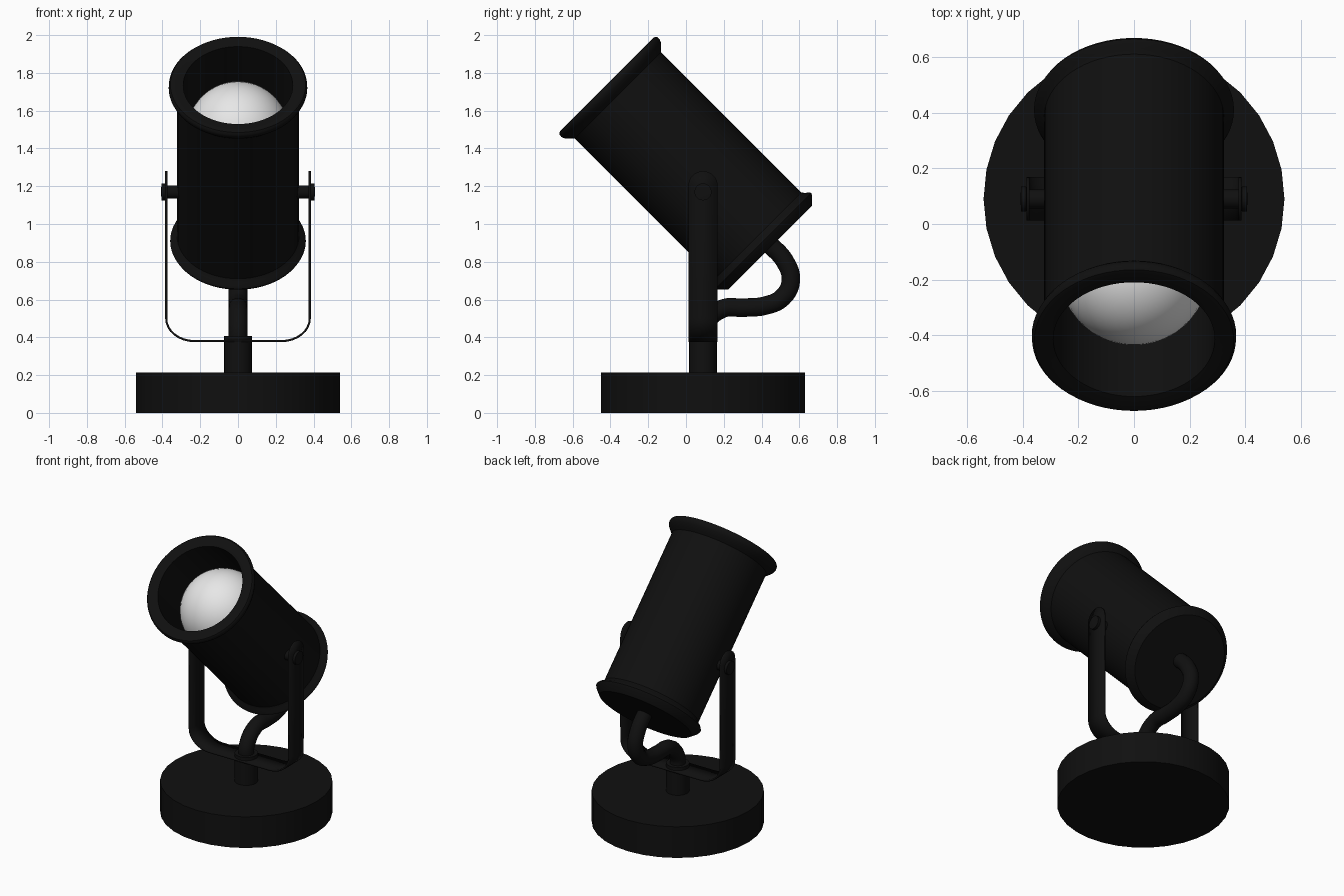
import bpy, bmesh, math
from mathutils import Matrix, Vector

if "Cube" in bpy.data.objects:
    bpy.data.objects.remove(bpy.data.objects["Cube"])


def material(name, rgb):
    m = bpy.data.materials.new(name)
    m.diffuse_color = (*rgb, 1)
    m.use_nodes = True
    m.node_tree.nodes["Principled BSDF"].inputs["Base Color"].default_value = m.diffuse_color
    return m


BLACK = material("matte_black", (0.005, 0.005, 0.005))
WHITE = material("bulb_white", (0.8, 0.8, 0.8))


def finish(bm, name, mat, matrix=Matrix(), angle=35):
    bmesh.ops.remove_doubles(bm, verts=bm.verts, dist=1e-5)
    bmesh.ops.recalc_face_normals(bm, faces=bm.faces)
    bm.transform(matrix)
    me = bpy.data.meshes.new(name)
    bm.to_mesh(me)
    bm.free()
    me.materials.append(mat)
    me.shade_smooth()
    me.set_sharp_from_angle(angle=math.radians(angle))
    ob = bpy.data.objects.new(name, me)
    bpy.context.collection.objects.link(ob)
    return ob


def lathe(name, profile, mat, matrix=Matrix(), sides=64, angle=35):
    bm = bmesh.new()
    vs = [bm.verts.new((r, 0, z)) for r, z in profile]
    es = [bm.edges.new(p) for p in zip(vs, vs[1:])]
    bmesh.ops.spin(bm, geom=vs + es, axis=(0, 0, 1), cent=(0, 0, 0),
                   angle=math.tau, steps=sides, use_merge=False)
    return finish(bm, name, mat, matrix, angle)


PY = 0.09  # y of the stand axis
stand = Matrix.Translation((0, PY, 0))
head = Matrix.Translation((0, 0.445, 0.875)) @ Matrix.Rotation(math.radians(45), 4, 'X')

# Base disc and stem
lathe("base", [(0, 0), (0.54, 0), (0.54, 0.215), (0, 0.215)], BLACK, stand, 32)
lathe("stem", [(0, 0.2), (0.073, 0.2), (0.073, 0.408), (0, 0.408)], BLACK, stand, 32)

# Tilted lamp can with flared rims and hollow mouth
lathe("lamp_can", [(0, 0), (0.315, 0), (0.353, 0.038), (0.359, 0.05), (0.352, 0.062),
                   (0.335, 0.074), (0.323, 0.09), (0.323, 1.14), (0.34, 1.155),
                   (0.36, 1.178), (0.367, 1.195), (0.366, 1.21), (0.358, 1.22),
                   (0.345, 1.222), (0.29, 1.215), (0.29, 0.8), (0, 0.8)], BLACK, head)

# Bulb inside the mouth
R = 0.27
lathe("bulb", [(R * math.sin(math.pi * i / 24), 0.863 - R * math.cos(math.pi * i / 24))
               for i in range(25)], WHITE, head, 48)

# U-shaped strap bracket with rounded ends
half = []
for i in range(9):  # rounded tip, from the top down
    a = math.pi / 2 * (1 - i / 8)
    half.append((0.38, 1.202 + 0.078 * math.sin(a), max(0.078 * math.cos(a), 0.002)))
for i in range(9):  # lower bend
    a = math.pi / 2 * i / 8
    half.append((0.23 + 0.15 * math.cos(a), 0.5 - 0.12 * math.sin(a), 0.078))
path = half + [(-x, z, w) for x, z, w in reversed(half)]
bm = bmesh.new()
rows = [(bm.verts.new((x, PY - w, z)), bm.verts.new((x, PY + w, z))) for x, z, w in path]
for (a, b), (c, d) in zip(rows, rows[1:]):
    bm.faces.new((a, b, d, c))
strap = finish(bm, "bracket", BLACK)
mod = strap.modifiers.new("thickness", 'SOLIDIFY')
mod.thickness = 0.011
mod.offset = 0

# Pivot screws on both sides
for side, label in ((1, "right"), (-1, "left")):
    m = Matrix.Translation((0, PY, 1.17)) @ Matrix.Rotation(side * math.pi / 2, 4, 'Y')
    lathe("pivot_screw_" + label,
          [(0, 0.29), (0.034, 0.29), (0.034, 0.385), (0.045, 0.387), (0.045, 0.405), (0, 0.408)],
          BLACK, m, 24)

# Flexible cable from the stem to the back of the can
cu = bpy.data.curves.new("cable", 'CURVE')
cu.dimensions = '3D'
cu.bevel_depth = 0.05
cu.bevel_resolution = 5
cu.resolution_u = 8
cu.use_fill_caps = True
pts = [(0.09, 0.36), (0.098, 0.46), (0.19, 0.55), (0.31, 0.557), (0.42, 0.568),
       (0.51, 0.61), (0.555, 0.70), (0.525, 0.80), (0.43, 0.905)]
sp = cu.splines.new('BEZIER')
sp.bezier_points.add(len(pts) - 1)
for bp, (y, z) in zip(sp.bezier_points, pts):
    bp.co = (0, y, z)
    bp.handle_left_type = bp.handle_right_type = 'AUTO'
cu.materials.append(BLACK)
bpy.context.collection.objects.link(bpy.data.objects.new("cable", cu))
